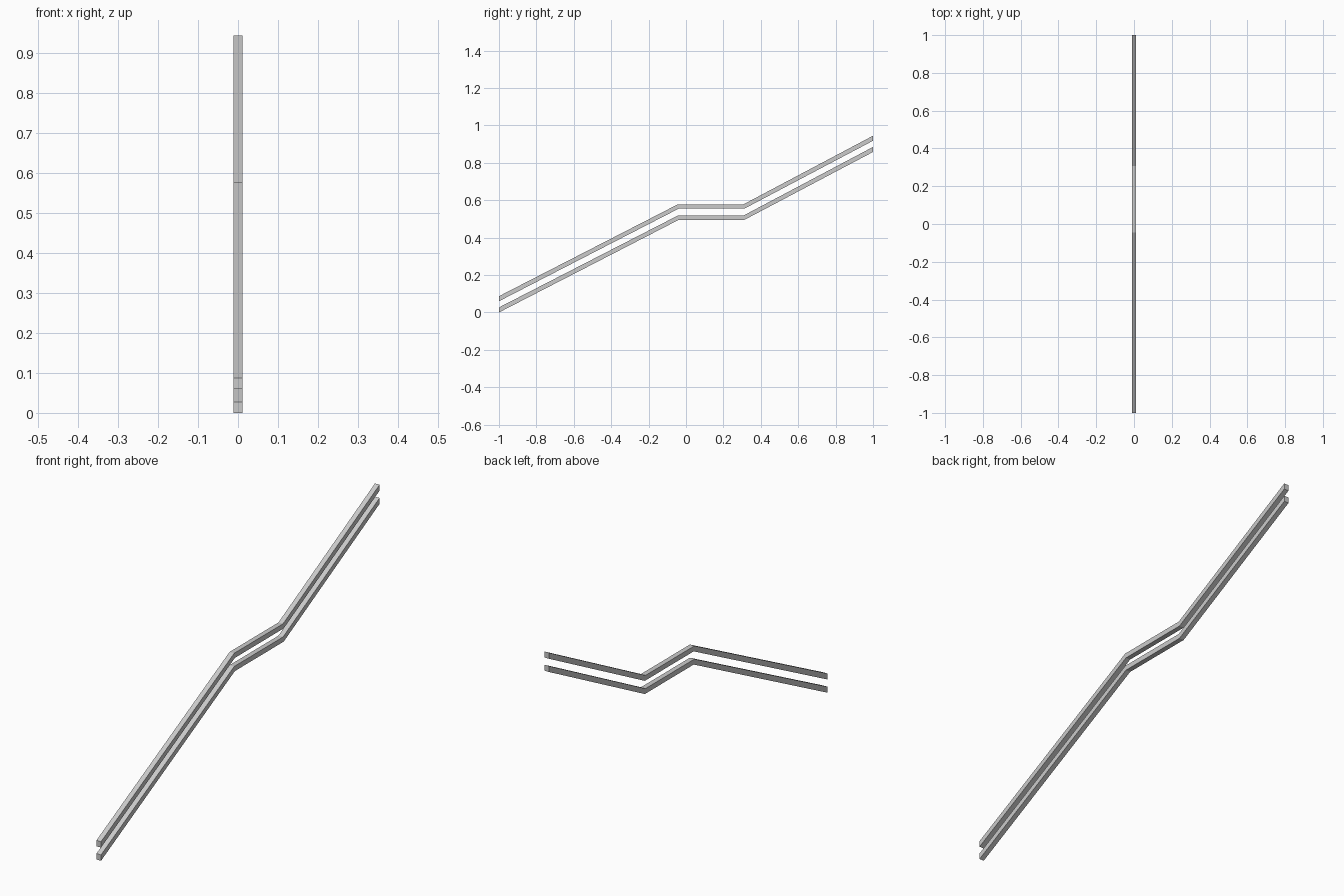
import bpy, bmesh

if "Cube" in bpy.data.objects:
    bpy.data.objects.remove(bpy.data.objects["Cube"])

HALF_W = 0.0115
# top edge of the upper rail (y, z) and its underside, mitred at the bends
TOP = [(-1, 0.087), (-0.044, 0.578), (0.307, 0.578), (1, 0.945)]
BOTTOM = [(1, 0.918), (0.312, 0.555), (-0.039, 0.555), (-1, 0.060)]


def rail(name, dz):
    """Extrude the bent side profile across the rail width."""
    bm = bmesh.new()
    face = bm.faces.new([bm.verts.new((-HALF_W, y, z + dz)) for y, z in TOP + BOTTOM])
    ext = bmesh.ops.extrude_face_region(bm, geom=[face])
    verts = [g for g in ext["geom"] if isinstance(g, bmesh.types.BMVert)]
    bmesh.ops.translate(bm, verts=verts, vec=(2 * HALF_W, 0, 0))
    # split the side faces into one quad per straight run
    for x in (-HALF_W, HALF_W):
        for y0 in (-0.04, 0.31):
            pair = [v for v in bm.verts if abs(v.co.x - x) < 1e-5 and abs(v.co.y - y0) < 0.01]
            bmesh.ops.connect_verts(bm, verts=pair)
    bmesh.ops.recalc_face_normals(bm, faces=bm.faces)
    mesh = bpy.data.meshes.new(name)
    bm.to_mesh(mesh)
    bm.free()
    obj = bpy.data.objects.new(name, mesh)
    bpy.context.collection.objects.link(obj)


# two parallel handrails, one above the other
rail("upper_rail", 0.0)
rail("lower_rail", -0.060)
